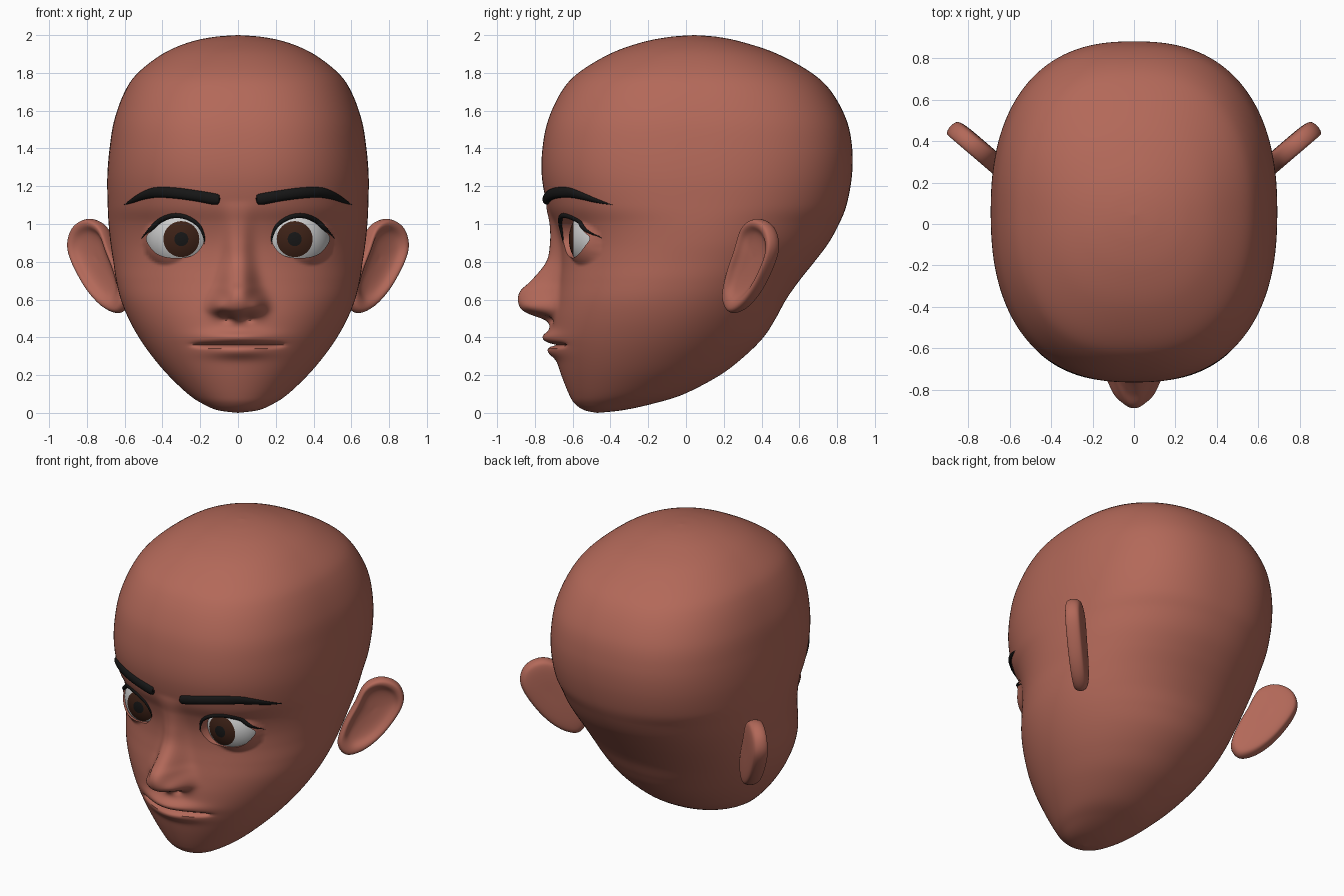
import bpy, bmesh, math
from mathutils import Vector
from mathutils.bvhtree import BVHTree

if "Cube" in bpy.data.objects:
    bpy.data.objects.remove(bpy.data.objects["Cube"])


def material(name, rgb):
    m = bpy.data.materials.new(name)
    m.diffuse_color = (*rgb, 1)
    m.use_nodes = True
    m.node_tree.nodes["Principled BSDF"].inputs["Base Color"].default_value = m.diffuse_color
    return m


SKIN = material("skin", (0.45, 0.14, 0.10))
BLACK = material("black", (0.008, 0.008, 0.008))
WHITE = material("white", (0.8, 0.8, 0.8))
BROWN = material("brown", (0.045, 0.015, 0.008))


def spline(pts, sub, closed=False):
    """Catmull-Rom through points of any dimension."""
    p = [Vector(q) for q in pts]
    n = len(p)
    get = (lambda i: p[i % n]) if closed else (lambda i: p[max(0, min(n - 1, i))])
    out = []
    for i in range(n if closed else n - 1):
        a, b, c, d = get(i - 1), get(i), get(i + 1), get(i + 2)
        for k in range(sub):
            t = k / sub
            out.append(0.5 * (2 * b + (c - a) * t + (2 * a - 5 * b + 4 * c - d) * t * t
                              + (3 * b - a - 3 * c + d) * t ** 3))
    return out if closed else out + [p[-1]]


def loft(name, rings, mat):
    """Skin closed rings; the end rings collapse to points."""
    bm = bmesh.new()
    rows = [[bm.verts.new(p) for p in r] for r in rings]
    n = len(rows[0])
    for r, q in zip(rows, rows[1:]):
        for i in range(n):
            bm.faces.new((r[i], r[(i + 1) % n], q[(i + 1) % n], q[i]))
    bmesh.ops.remove_doubles(bm, verts=bm.verts, dist=1e-5)
    bmesh.ops.recalc_face_normals(bm, faces=bm.faces)
    me = bpy.data.meshes.new(name)
    bm.to_mesh(me)
    bm.free()
    me.materials.append(mat)
    ob = bpy.data.objects.new(name, me)
    bpy.context.collection.objects.link(ob)
    return ob


def smooth(ob, angle=40):
    bpy.ops.object.select_all(action='DESELECT')
    ob.select_set(True)
    bpy.context.view_layer.objects.active = ob
    bpy.ops.object.shade_smooth_by_angle(angle=math.radians(angle))


# Head slices: height, front y, back y, half width, roundness exponent
SLICES = [
    (0.00, -.47, -.47, 0, 2), (.015, -.54, -.33, .11, 2), (.05, -.59, -.17, .19, 2),
    (.10, -.62, -.01, .265, 2), (.2, -.66, .18, .37, 2), (.3, -.69, .31, .455, 2),
    (.4, -.71, .41, .525, 2), (.5, -.705, .475, .58, 2.05), (.6, -.69, .53, .62, 2.1),
    (.7, -.675, .6, .645, 2.1), (.8, -.665, .68, .66, 2.1), (.9, -.67, .755, .675, 2.1),
    (1.0, -.695, .81, .685, 2.15), (1.1, -.735, .85, .69, 2.3), (1.25, -.763, .878, .692, 2.4),
    (1.4, -.76, .88, .68, 2.45), (1.55, -.73, .85, .655, 2.45), (1.7, -.66, .77, .6, 2.4),
    (1.8, -.57, .665, .53, 2.35), (1.9, -.405, .485, .40, 2.25), (1.96, -.24, .31, .265, 2.15),
    (1.99, -.09, .17, .13, 2.05), (2.0, .045, .045, 0, 2)]
# Nose ridge: height, protrusion, half width
NOSE = spline([(.43, 0, .08), (.475, .02, .05), (.5, .06, .06), (.52, .12, .08), (.55, .175, .1),
               (.6, .2, .1), (.65, .192, .095), (.7, .145, .085), (.8, .075, .075),
               (.9, .05, .07), (1.0, .027, .07), (1.12, 0, .08)], 6)
EYE, EYE_R = Vector((.30, -.43, .92)), .19


def bell(d, s):
    return math.exp(-(d / s) ** 2)


def face_relief(x, y, z):
    """Push front points out for nose, lips and eyelids."""
    ax, out = abs(x), 0
    for a, b in zip(NOSE, NOSE[1:]):
        if a[0] <= z < b[0]:
            k = a.lerp(b, (z - a[0]) / (b[0] - a[0]))
            out += max(k[1], 0) * math.exp(-(ax / k[2]) ** 2.6)
    out += .06 * bell(ax - .105, .045) * bell(z - .565, .05)      # nostril wings
    out -= .03 * bell(ax - .05, .025) * bell(z - .50, .018)       # nostrils
    out += .05 * bell(z - .40, .035) * bell(ax, .17)              # upper lip
    out += .035 * bell(z - .325, .035) * bell(ax, .16)            # lower lip
    out -= .045 * bell(z - .36, .009) * math.exp(-(ax / .23) ** 8)  # mouth slit
    y -= out
    d2 = (ax - EYE.x) ** 2 + (z - EYE.z) ** 2
    lid = EYE_R + .012
    return min(y, EYE.y - math.sqrt(lid * lid - d2)) if d2 < lid * lid else y


rings = []
COLS = 180
for z, f, b, w, n in spline(SLICES, 10):
    cy, hd, ring = (f + b) / 2, (b - f) / 2, []
    for i in range(COLS):
        u = 2 * math.pi * i / COLS
        t = u - .4 * math.sin(u)                                   # denser on the face
        s, c = math.sin(t), math.cos(t)
        x = max(w, 0) * math.copysign(abs(s) ** (2 / n), s)
        y = cy - hd * math.copysign(abs(c) ** (2 / n), c)
        if c > 0 and .15 < z < 1.2:
            y = face_relief(x, y, z)
        ring.append((x, y, z))
    rings.append(ring)
head = loft("head", rings, SKIN)
skin_tree = BVHTree.FromPolygons([v.co for v in head.data.vertices],
                                 [p.vertices for p in head.data.polygons])


def face_y(x, z):
    hit = skin_tree.ray_cast(Vector((x, -2, z)), Vector((0, 1, 0)))[0]
    return hit.y if hit else -.4


def face_strip(name, pts, depth, side):
    """Tapered tube lying on the face; pts are (x, z, half height)."""
    path = spline(pts, 6)
    rings = []
    for i, (x, z, h) in enumerate(path):
        a, b = path[max(i - 1, 0)], path[min(i + 1, len(path) - 1)]
        tan = Vector((b[0] - a[0], b[1] - a[1])).normalized()
        y0 = face_y(x, z)
        ring = []
        for k in range(12):
            t = 2 * math.pi * k / 12
            o = max(h, 0) * math.cos(t)
            ring.append((side * (x - tan.y * o), y0 - min(depth, max(h, 0)) * math.sin(t), z + tan.x * o))
        rings.append(ring)
    smooth(loft(name, rings, BLACK), 60)


OPENING = spline([(.18, .925), (.21, .99), (.27, 1.03), (.34, 1.04), (.41, 1.015), (.46, .965),
                  (.485, .92), (.45, .86), (.40, .83), (.33, .82), (.25, .83), (.20, .87)], 5, True)
BROW = [(.10, 1.13, 0), (.102, 1.13, .024), (.13, 1.134, .031), (.22, 1.15, .03), (.33, 1.165, .03),
        (.43, 1.168, .028), (.5, 1.15, .021), (.56, 1.122, .012), (.605, 1.1, 0)]
LASH = [(.178, .89, 0), (.182, .94, .006), (.21, .995, .01), (.27, 1.035, .013), (.34, 1.045, .014),
        (.41, 1.02, .013), (.465, .97, .011), (.515, .92, 0)]
# Ear outline (distance along ear, height) and section (scale, offset to the front)
EAR = spline([(.05, .53), (.15, .555), (.26, .645), (.36, .78), (.40, .88), (.38, .965), (.32, 1.015),
              (.24, 1.025), (.16, .98), (.10, .86), (.03, .72), (.0, .6)], 5, True)
EAR_SECTION = spline([(0, -.005), (.4, 0), (.65, .012), (.82, .036), (.95, .034), (1, 0),
                      (.95, -.036), (.8, -.05), (.45, -.055), (0, -.055)], 4)

for side, label in ((1, "left"), (-1, "right")):
    # Eye opening cut through the lids
    centre = Vector((.33, .93))
    loops = [([centre] * len(OPENING), -.95), (OPENING, -.95), (OPENING, -.40),
             ([centre] * len(OPENING), -.40)]
    cutter = loft("eye_cutter", [[(side * p[0], y, p[1]) for p in o] for o, y in loops], SKIN)
    cutter.hide_render = True
    mod = head.modifiers.new("eye_opening", 'BOOLEAN')
    mod.operation, mod.solver, mod.object = 'DIFFERENCE', 'EXACT', cutter
    bpy.context.view_layer.objects.active = head
    bpy.ops.object.modifier_apply(modifier=mod.name)
    bpy.data.objects.remove(cutter)

    # Eyeball with iris and pupil
    ball = []
    for i in range(49):
        a = math.pi * i / 48
        ball.append([(side * EYE.x + EYE_R * math.sin(a) * math.cos(t),
                      EYE.y - EYE_R * math.cos(a), EYE.z + EYE_R * math.sin(a) * math.sin(t))
                     for t in (2 * math.pi * k / 48 for k in range(48))])
    eye = loft(label + "_eye", ball, WHITE)
    eye.data.materials.append(BROWN)
    eye.data.materials.append(BLACK)
    for p in eye.data.polygons:
        d = Vector((p.center.x - side * EYE.x, p.center.z - EYE.z)).length
        if p.center.y < EYE.y and d < .1:
            p.material_index = 2 if d < .036 else 1
    smooth(eye)

    # Brow and upper lash line
    face_strip(label + "_eyebrow", BROW, .022, side)
    face_strip(label + "_lash", LASH, .012, side)

    # Ear dish, swept outwards and back
    mid = Vector((.22, .82))
    rings = []
    for s, o in EAR_SECTION:
        ring = []
        for p in EAR:
            q = mid + (p - mid) * max(s, 0)
            ring.append((side * (.585 + .76 * q.x + .65 * o), .21 + .65 * q.x - .76 * o, q.y))
        rings.append(ring)
    smooth(loft(label + "_ear", rings, SKIN), 60)

smooth(head, 50)
